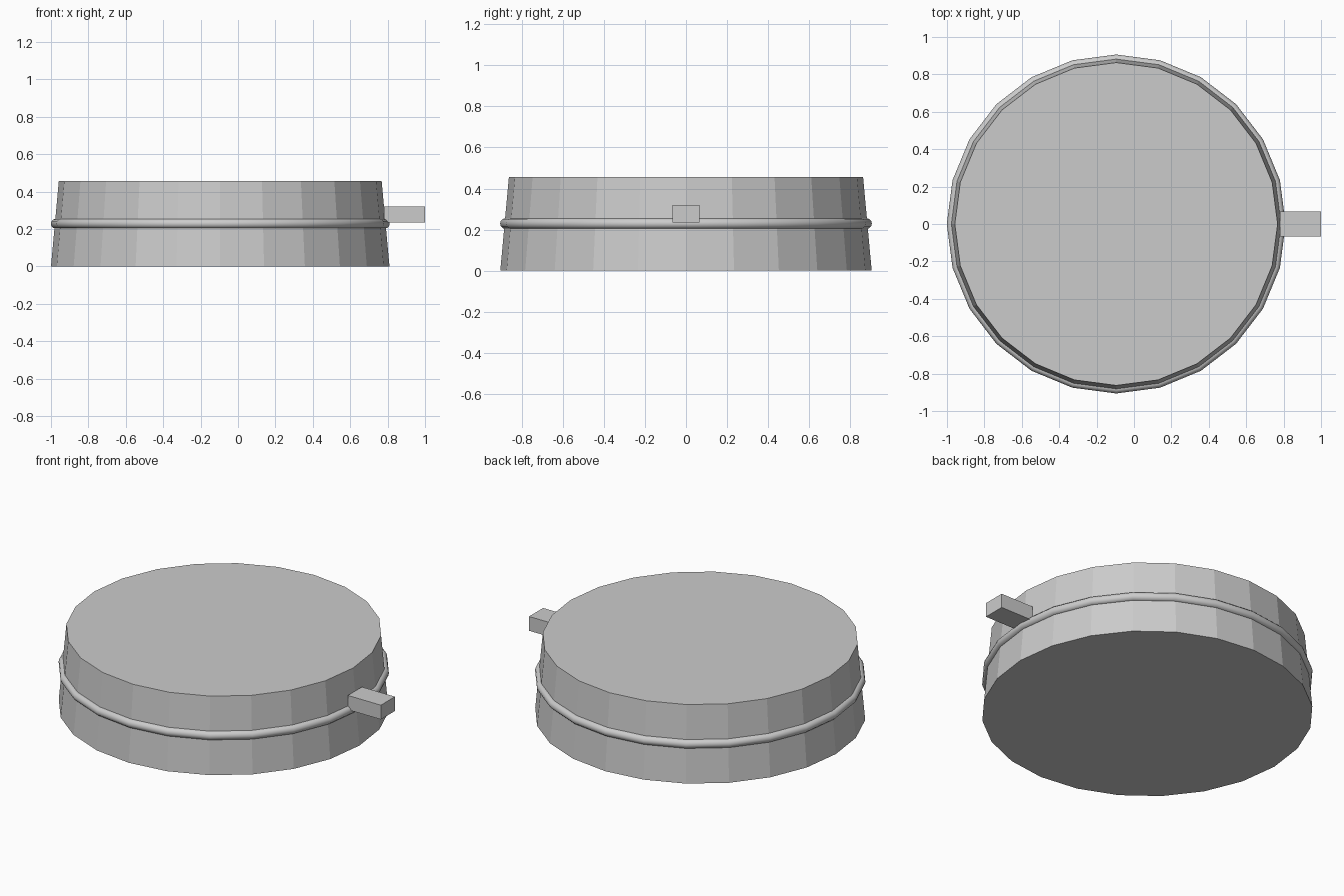
import bpy
import math

cube = bpy.data.objects.get("Cube")
if cube:
    bpy.data.objects.remove(cube, do_unlink=True)

CENTRE_X = -0.095
SIDES = 24

grey = bpy.data.materials.new("plain grey")
grey.use_nodes = True
colour = (0.6, 0.6, 0.6, 1)
grey.diffuse_color = colour
grey.node_tree.nodes["Principled BSDF"].inputs["Base Color"].default_value = colour


def finish(name):
    obj = bpy.context.object
    obj.name = name
    obj.data.materials.append(grey)
    return obj


# Tapered round body with flat facets
height = 0.457
bpy.ops.mesh.primitive_cone_add(vertices=SIDES, radius1=0.905, radius2=0.863,
                                depth=height, location=(CENTRE_X, 0, height / 2))
finish("body")

# Thin band sunk halfway into the wall
bpy.ops.mesh.primitive_torus_add(major_segments=SIDES, minor_segments=12,
                                 major_radius=0.88, minor_radius=0.026,
                                 location=(CENTRE_X, 0, 0.229))
finish("band")
bpy.ops.object.shade_smooth_by_angle(angle=math.radians(40))

# Small tab on the side
bpy.ops.mesh.primitive_cube_add(size=1, location=(0.89, 0, 0.277))
tab = finish("tab")
tab.scale = (0.22, 0.134, 0.086)
